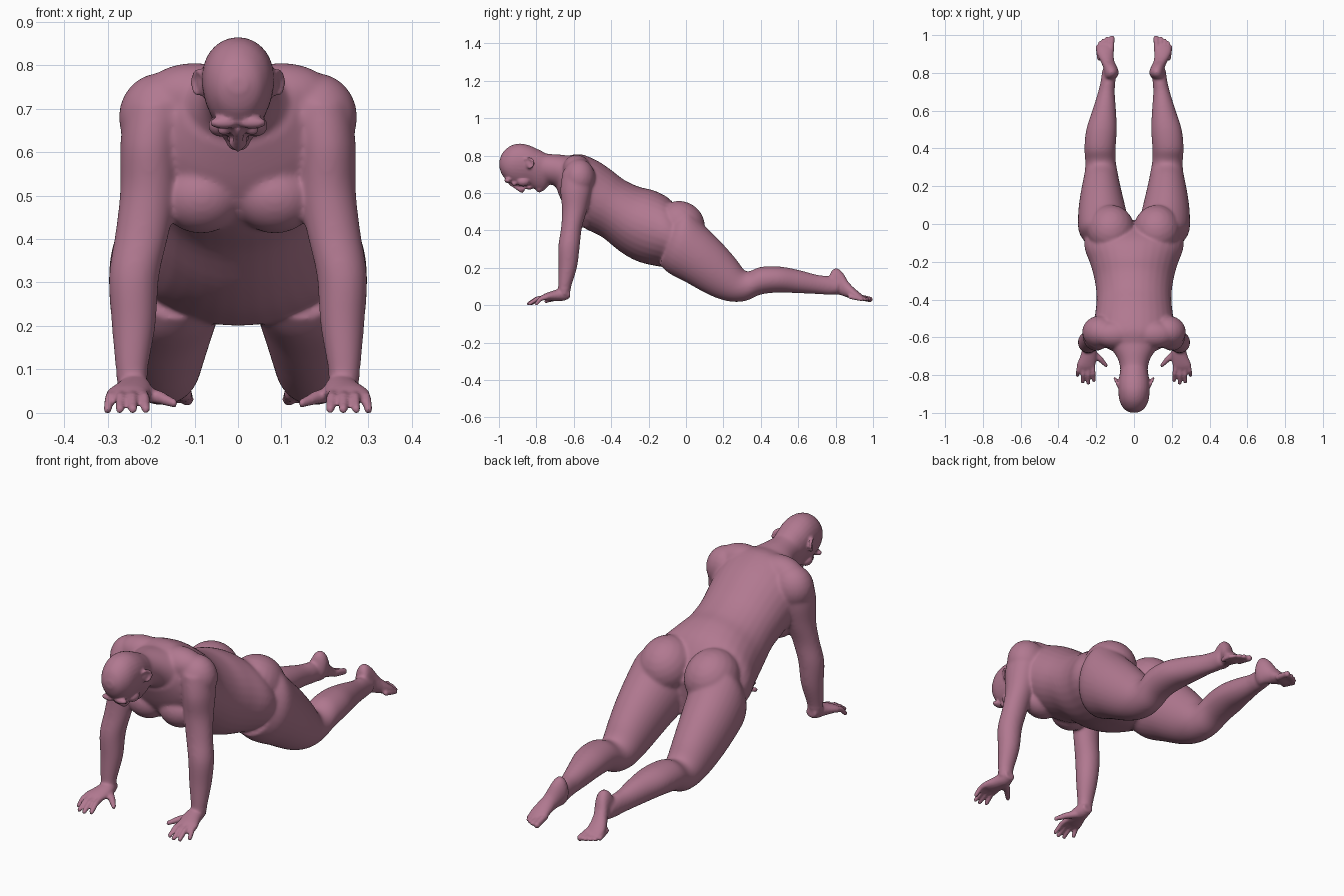
import bpy, bmesh
from math import sin, cos, pi
from mathutils import Matrix, Vector

bm = bmesh.new()


def catmull(a, b, c, d, t):
    return [0.5 * (2*q + (r-p)*t + (2*p-5*q+4*r-s)*t*t + (3*q-p-3*r+s)*t**3)
            for p, q, r, s in zip(a, b, c, d)]


def loft(rings, side=1, steps=4, n=32):
    """Skin rings given as (back y, back z, front y, front z, centre x, half width, taper)."""
    dense = []
    for i in range(len(rings) - 1):
        p = [rings[max(0, min(len(rings)-1, i+k))] for k in (-1, 0, 1, 2)]
        dense += [catmull(*p, j/steps) for j in range(steps)]
    dense.append(rings[-1])
    loops = []
    for y1, z1, y2, z2, xc, w, tp in dense:
        loop = []
        for k in range(n):
            c, s = cos(2*pi*k/n), sin(2*pi*k/n)
            x = xc + w * s * (1 + tp*c)
            loop.append(bm.verts.new((side*x, (y1+y2)/2 + (y1-y2)/2*c, (z1+z2)/2 + (z1-z2)/2*c)))
        loops.append(loop)
    for a, b in zip(loops, loops[1:]):
        for k in range(n):
            bm.faces.new((a[k], a[(k+1) % n], b[(k+1) % n], b[k]))
    bm.faces.new(loops[0])
    bm.faces.new(loops[-1])


def blob(c, r, rx=0, rz=0, seg=24):
    m = (Matrix.Translation(c) @ Matrix.Rotation(rz, 4, 'Z') @ Matrix.Rotation(rx, 4, 'X')
         @ Matrix.Diagonal((*r, 1)))
    bmesh.ops.create_uvsphere(bm, u_segments=seg, v_segments=seg//2, radius=1, matrix=m)


def digit(points, r0, r1, side=1, steps=7):
    """Tapered chain of balls along a polyline."""
    total = (len(points) - 1) * steps
    for i in range(total + 1):
        k = min(i // steps, len(points) - 2)
        p = Vector(points[k]).lerp(Vector(points[k+1]), i/steps - k)
        r = r0 + (r1 - r0) * i / total
        blob((side*p.x, p.y, p.z), (r, r, r), seg=12)


# torso
loft([(-.63, .805, -.69, .62, 0, .13, 0), (-.56, .812, -.65, .53, 0, .20, 0),
      (-.47, .775, -.60, .46, 0, .212, 0), (-.40, .728, -.54, .415, 0, .205, 0),
      (-.33, .675, -.45, .37, 0, .198, 0), (-.25, .638, -.35, .29, 0, .208, 0),
      (-.17, .618, -.26, .24, 0, .23, 0), (-.09, .575, -.16, .215, 0, .262, 0),
      (-.03, .50, -.07, .205, 0, .25, 0), (.02, .40, .0, .22, 0, .16, 0)])
# neck
loft([(-.60, .80, -.66, .60, 0, .15, 0), (-.67, .81, -.695, .635, 0, .105, 0),
      (-.74, .815, -.72, .65, 0, .08, 0), (-.81, .83, -.77, .66, 0, .07, 0)])
# head
loft([(-.998, .775, -.998, .742, 0, .02, 0), (-.98, .82, -.98, .697, 0, .052, 0),
      (-.94, .856, -.94, .657, 0, .075, .08), (-.89, .869, -.885, .64, 0, .082, .15),
      (-.84, .86, -.835, .637, 0, .08, .2), (-.79, .838, -.79, .617, 0, .073, .25),
      (-.755, .82, -.755, .62, 0, .066, .25), (-.73, .79, -.725, .66, 0, .05, .1)])
# nose, lips and chin
digit([(0, -.94, .655), (0, -.878, .62)], .009, .015)
blob((0, -.838, .635), (.026, .022, .012))
blob((0, -.782, .63), (.028, .022, .023))

for s in (1, -1):
    # brow, eye, nostril and cheek
    blob((s*.032, -.953, .672), (.034, .018, .014))
    blob((s*.032, -.918, .656), (.016, .014, .013))
    blob((s*.013, -.872, .627), (.009, .012, .01))
    blob((s*.04, -.87, .665), (.028, .035, .025))
    # ear with raised rim
    blob((s*.084, -.842, .762), (.009, .022, .03), rx=.5, rz=-s*.35)
    rim = [(.091 + .012*cos(a), -.842 + .026*cos(a), .765 + .026*sin(a))
           for a in [-1.3 + .6*k for k in range(7)]]
    digit(rim, .007, .007, s, 4)
    # chest muscle, shoulder and shoulder slope
    blob((s*.085, -.575, .50), (.095, .085, .08), rx=-.9)
    blob((s*.178, -.572, .685), (.097, .088, .102))
    blob((s*.10, -.585, .735), (.12, .075, .075))
    # buttock
    blob((s*.122, -.03, .435), (.125, .135, .125), rx=-.6)

    # arm
    loft([(-.50, .70, -.66, .72, .185, .075, 0), (-.505, .62, -.672, .62, .202, .069, 0),
          (-.527, .52, -.663, .52, .205, .066, 0), (-.556, .42, -.668, .42, .22, .062, 0),
          (-.568, .32, -.683, .32, .239, .058, 0), (-.582, .21, -.682, .21, .24, .051, 0),
          (-.612, .11, -.684, .11, .244, .038, 0), (-.622, .06, -.684, .065, .243, .033, 0)], s)
    # palm
    loft([(-.62, .085, -.62, .045, .24, .026, 0), (-.66, .096, -.65, .03, .238, .034, 0),
          (-.70, .086, -.69, .028, .24, .043, 0), (-.75, .069, -.745, .03, .254, .049, 0),
          (-.775, .055, -.772, .036, .257, .042, 0)], s)
    # fingers and thumb
    for x0, x1, y1 in ((.219, .212, -.828), (.243, .242, -.842), (.267, .272, -.836), (.288, .300, -.80)):
        y0 = -.745
        digit([(x0, y0, .048), ((x0+x1)/2, (y0+y1)/2 - .004, .040), (x1, y1, .013)], .0145, .0105, s)
    digit([(.225, -.675, .05), (.18, -.715, .04), (.148, -.748, .027)], .021, .0105, s)

    # leg
    loft([(-.03, .52, -.14, .22, .14, .12, 0), (.02, .515, -.09, .175, .153, .140, 0),
          (.10, .43, 0, .128, .166, .130, 0), (.19, .34, .08, .083, .172, .115, 0),
          (.265, .255, .16, .045, .174, .099, 0), (.31, .195, .24, .024, .174, .087, 0),
          (.34, .187, .32, .028, .177, .081, 0), (.40, .21, .40, .062, .18, .083, 0),
          (.50, .212, .50, .073, .172, .081, 0), (.60, .194, .60, .069, .158, .063, 0),
          (.70, .168, .70, .065, .146, .044, 0), (.76, .16, .76, .06, .137, .039, 0),
          (.82, .14, .81, .064, .135, .034, 0)], s)
    # foot, sole up
    loft([(.77, .175, .77, .075, .128, .026, 0), (.785, .197, .78, .063, .122, .036, 0),
          (.81, .204, .80, .062, .119, .039, 0), (.84, .178, .82, .06, .126, .037, 0),
          (.87, .128, .85, .05, .14, .037, 0), (.90, .096, .885, .039, .15, .042, 0),
          (.925, .075, .912, .032, .153, .045, 0), (.945, .058, .935, .032, .153, .040, 0)], s)
    # toes
    for x0, x1, y1, r in ((.122, .117, .983, .0155), (.142, .144, .98, .0115), (.158, .164, .97, .011),
                          (.173, .181, .957, .0105), (.185, .194, .938, .0105)):
        digit([(x0, y1 - .065, .05), (x1, y1, .036)], r * 1.1, r, s)

bmesh.ops.recalc_face_normals(bm, faces=bm.faces)
mesh = bpy.data.meshes.new("body")
bm.to_mesh(mesh)
bm.free()
body = bpy.data.objects.new("body", mesh)
bpy.context.collection.objects.link(body)
bpy.context.view_layer.objects.active = body
body.select_set(True)

# fuse all parts into one skin
fuse = body.modifiers.new("fuse", 'REMESH')
fuse.mode = 'VOXEL'
fuse.voxel_size = .006
bpy.ops.object.modifier_apply(modifier=fuse.name)

# blend the joins, gently on face, hands and feet
group = body.vertex_groups.new(name="blend")
for v in body.data.vertices:
    x, y, z = v.co
    fine = (y < -.78) or (y < -.4 and z < .095) or y > .87
    group.add([v.index], .12 if fine else 1, 'REPLACE')
soft = body.modifiers.new("soften", 'SMOOTH')
soft.factor = .5
soft.iterations = 22
soft.vertex_group = group.name
bpy.ops.object.modifier_apply(modifier=soft.name)

# rest on the ground
low = min(v.co.z for v in body.data.vertices)
body.data.transform(Matrix.Translation((0, 0, -low)))
bpy.ops.object.shade_smooth()

skin = bpy.data.materials.new("skin")
skin.diffuse_color = (.44, .19, .28, 1)
body.data.materials.clear()
body.data.materials.append(skin)
